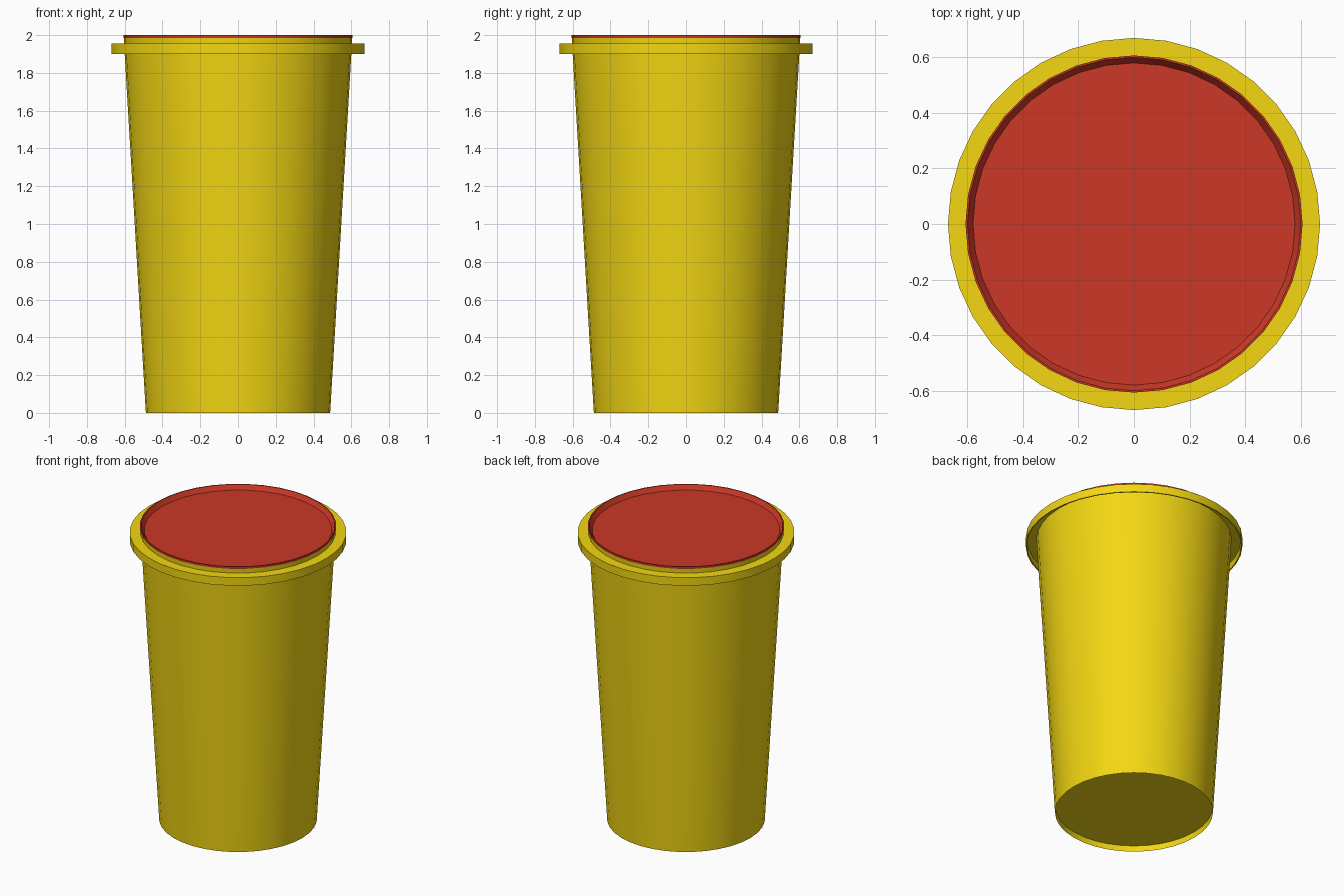
import bpy, bmesh
from math import sin, cos, tau, radians

if "Cube" in bpy.data.objects:
    bpy.data.objects.remove(bpy.data.objects["Cube"])

SIDES = 36


def material(name, color):
    m = bpy.data.materials.new(name)
    m.diffuse_color = (*color, 1)
    m.use_nodes = True
    m.node_tree.nodes["Principled BSDF"].inputs["Base Color"].default_value = m.diffuse_color
    return m


def lathe(name, profile, mat):
    """Revolve (radius, z) points around z; radius 0 becomes a flat cap."""
    bm = bmesh.new()
    rings = [[bm.verts.new((r * cos(tau * i / SIDES), r * sin(tau * i / SIDES), z))
              for i in range(SIDES)] for r, z in profile if r > 0]
    for low, high in zip(rings, rings[1:]):
        for i in range(SIDES):
            j = (i + 1) % SIDES
            bm.faces.new((low[i], low[j], high[j], high[i]))
    if profile[0][0] == 0:
        bm.faces.new(rings[0][::-1])
    if profile[-1][0] == 0:
        bm.faces.new(rings[-1])
    mesh = bpy.data.meshes.new(name)
    bm.to_mesh(mesh)
    bm.free()
    mesh.materials.append(mat)
    obj = bpy.data.objects.new(name, mesh)
    bpy.context.collection.objects.link(obj)
    bpy.context.view_layer.objects.active = obj
    obj.select_set(True)
    bpy.ops.object.shade_smooth_by_angle(angle=radians(30))
    obj.select_set(False)
    return obj


yellow = material("yellow", (0.9, 0.68, 0.006))
red = material("red", (0.6, 0.04, 0.02))

# Tapered cup with a recessed base
lathe("cup_body", [(0, 0.04), (0.487, 0.04), (0.488, 0), (0.60, 1.90), (0.605, 1.99)], yellow)

# Lip around the rim, with a skirt hollow underneath
lathe("rim_lip", [(0.60, 1.945), (0.662, 1.945), (0.662, 1.90),
                  (0.67, 1.90), (0.67, 1.955), (0.60, 1.955)], yellow)

# Sunken red top with a narrow raised edge
lathe("red_top", [(0.606, 1.985), (0.607, 2.0), (0.60, 2.0), (0.58, 1.97), (0, 1.97)], red)
